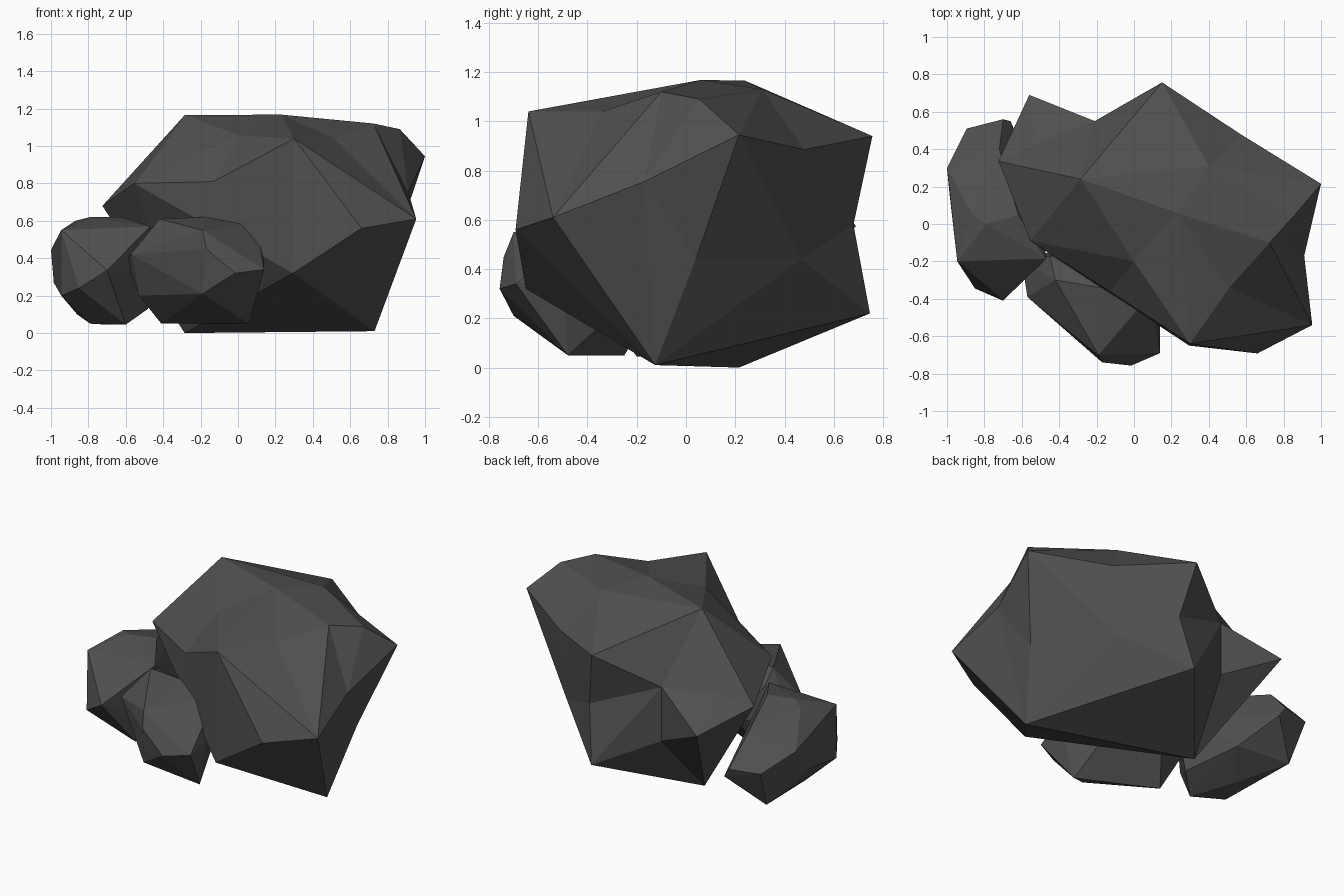
import bpy, bmesh
from mathutils import Vector


def dent(bm, point):
    """Split the edge whose midpoint is nearest to point, moving the middle there."""
    p = Vector(point)
    edge = min(bm.edges, key=lambda e: ((e.verts[0].co + e.verts[1].co) / 2 - p).length)
    a, b = edge.verts
    tips = [next(v for v in f.verts if v not in (a, b)) for f in edge.link_faces]
    bm.edges.remove(edge)
    m = bm.verts.new(p)
    for t in tips:
        bm.faces.new((a, m, t))
        bm.faces.new((m, b, t))


def rock(name, corners, dents=()):
    """Faceted boulder: hull of its corner points, with chipped-in edges."""
    bm = bmesh.new()
    for c in corners:
        bm.verts.new(c)
    bmesh.ops.convex_hull(bm, input=bm.verts[:])
    loose = [v for v in bm.verts if not v.link_faces]
    bmesh.ops.delete(bm, geom=loose, context='VERTS')
    bmesh.ops.triangulate(bm, faces=bm.faces[:])
    for d in dents:
        dent(bm, d)
    bmesh.ops.recalc_face_normals(bm, faces=bm.faces[:])
    mesh = bpy.data.meshes.new(name)
    bm.to_mesh(mesh)
    bm.free()
    obj = bpy.data.objects.new(name, mesh)
    bpy.context.collection.objects.link(obj)
    mat = bpy.data.materials.get("dark_stone") or bpy.data.materials.new("dark_stone")
    mat.diffuse_color = (0.08, 0.08, 0.08, 1)
    mesh.materials.append(mat)
    return obj


# Large boulder
rock("large_boulder", [
    (1.0, .215, .945), (.725, -.10, 1.12), (.953, -.54, .61),
    (.66, -.692, .56), (.30, -.64, 1.04), (-.555, -.09, .80), (-.285, .24, 1.165),
    (-.725, .335, .68), (-.56, .69, .575), (.23, .06, 1.168), (.40, .31, 1.13),
    (.15, .757, .94), (.16, .747, .22), (.73, -.125, .01), (-.285, .215, 0),
    (.295, -.65, .32),
], dents=[
    (.91, -.17, .755), (.865, .055, 1.09), (.51, -.34, 1.04), (.0, -.20, 1.06),
    (-.21, .55, .75), (-.21, .55, .40), (.22, .68, .58),
    (-.13, -.36, .81), (.57, .48, .885), (.53, .47, .44), (.83, .04, .44),
    (-.52, .43, .74),
])

# Small front rock
rock("front_rock", [
    (-.19, -.70, .55), (-.015, -.757, .32), (-.17, -.74, .45), (-.19, -.70, .21),
    (.14, -.69, .34), (.06, -.48, .05), (-.41, -.25, .05), (-.57, -.39, .42),
    (-.42, -.30, .61), (-.18, -.34, .62), (.05, -.42, .59), (.11, -.46, .52),
    (.14, -.50, .38), (-.53, -.33, .20), (-.60, -.20, .40), (-.45, -.17, .55),
    (-.30, -.10, .30), (.0, -.20, .30),
])

# Small left rock
rock("left_rock", [
    (-1, .30, .445), (-.895, .51, .35), (-.70, .56, .35), (-.66, .55, .29),
    (-.945, -.20, .55), (-.945, -.20, .20), (-.985, .15, .27), (-.85, -.345, .24),
    (-.70, -.41, .335), (-.60, -.285, .30), (-.47, -.185, .57), (-.79, .0, .62),
    (-.62, .05, .62), (-.86, .40, .10), (-.60, -.20, .045), (-.79, -.10, .05),
    (-.70, .10, .045), (-.48, -.10, .13), (-.55, .30, .15), (-.72, .40, .52),
    (-.87, .06, .60),
])
